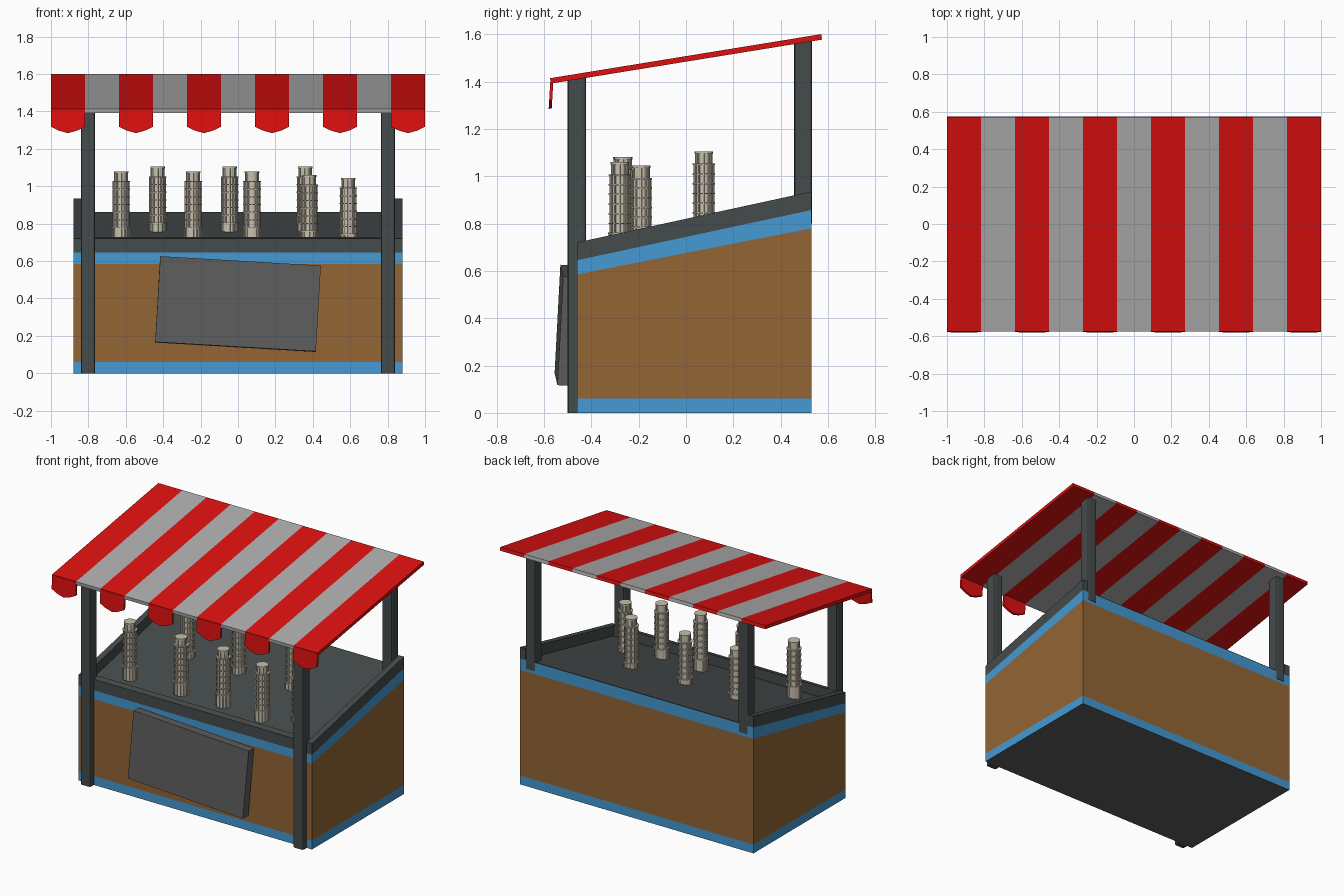
import bpy, bmesh, math
from mathutils import Matrix, Vector

if "Cube" in bpy.data.objects:
    bpy.data.objects.remove(bpy.data.objects["Cube"])


def material(name, rgb):
    m = bpy.data.materials.new(name)
    m.diffuse_color = (*rgb, 1)
    m.use_nodes = True
    m.node_tree.nodes["Principled BSDF"].inputs["Base Color"].default_value = m.diffuse_color
    return m


RED = material("red_cloth", (0.72, 0.005, 0.005))
PALE = material("pale_cloth", (0.42, 0.42, 0.42))
BROWN = material("brown_wood", (0.29, 0.13, 0.035))
BLUE = material("blue_trim", (0.06, 0.32, 0.65))
DARK = material("dark_wood", (0.06, 0.07, 0.07))
BOARD = material("board_grey", (0.11, 0.11, 0.11))
STONE = material("stone", (0.58, 0.53, 0.42))


def finish(bm, name, *mats):
    bmesh.ops.recalc_face_normals(bm, faces=bm.faces)
    mesh = bpy.data.meshes.new(name)
    bm.to_mesh(mesh)
    bm.free()
    for m in mats:
        mesh.materials.append(m)
    ob = bpy.data.objects.new(name, mesh)
    bpy.context.collection.objects.link(ob)
    return ob


def extrude(name, outline, vec, *mats):
    """Solid made by pushing a flat 3D outline along a vector."""
    bm = bmesh.new()
    face = bm.faces.new([bm.verts.new(p) for p in outline])
    geo = bmesh.ops.extrude_face_region(bm, geom=[face])["geom"]
    bmesh.ops.translate(bm, vec=vec, verts=[g for g in geo if isinstance(g, bmesh.types.BMVert)])
    return finish(bm, name, *mats)


def side_prism(name, profile, x0, x1, *mats):
    return extrude(name, [(x0, y, z) for y, z in profile], Vector((x1 - x0, 0, 0)), *mats)


def box(name, lo, hi, mat, bevel=0):
    c = [(a + b) / 2 for a, b in zip(lo, hi)]
    s = [b - a for a, b in zip(lo, hi)]
    bm = bmesh.new()
    bmesh.ops.create_cube(bm, size=1, matrix=Matrix.Diagonal((*s, 1)))
    if bevel:  # soften the upright edges only
        upright = [e for e in bm.edges if abs(e.verts[0].co.z - e.verts[1].co.z) > 1e-4]
        bmesh.ops.bevel(bm, geom=upright, offset=bevel, segments=2, profile=0.5, affect='EDGES')
    ob = finish(bm, name, mat)
    ob.location = c
    return ob


# Sloping counter body, stacked as flush bands
YF, YB, W = -0.46, 0.53, 0.88


def band(name, f0, b0, f1, b1, x0, x1, *mats):
    return side_prism(name, [(YF, f0), (YB, b0), (YB, b1), (YF, f1)], x0, x1, *mats)


base = band("base_trim", 0, 0, 0.06, 0.06, -W, W, BLUE, BOARD)
for p in base.data.polygons:
    if p.normal.z < -0.9:
        p.material_index = 1
band("counter_body", 0.06, 0.06, 0.585, 0.78, -W, W, BROWN)
band("upper_trim", 0.585, 0.78, 0.645, 0.857, -W, W, BLUE)
band("display_floor", 0.645, 0.857, 0.65, 0.862, -W + 0.04, W - 0.04, DARK)

# Raised rim on both sides and the front
for side, x0 in (("left", -W), ("right", W - 0.04)):
    band(side + "_rim", 0.645, 0.857, 0.72, 0.935, x0, x0 + 0.04, DARK)
side_prism("front_rim", [(YF, 0.645), (-0.42, 0.653), (-0.42, 0.729), (YF, 0.72)],
           -W + 0.04, W - 0.04, DARK)

# Posts
for side, x in (("left", -0.802), ("right", 0.802)):
    box("front_post_" + side, (x - 0.038, -0.5, 0), (x + 0.038, -0.422, 1.422), DARK, 0.012)
    box("rear_post_" + side, (x - 0.038, 0.456, 0.80), (x + 0.038, 0.533, 1.575), DARK, 0.012)

# Striped awning, with a hanging flap on every red stripe
N = 11
SW = 2 / N
SLAB = [(-0.572, 1.391), (0.575, 1.577), (0.571, 1.6), (-0.574, 1.414)]
FLAP = [(-1, 1.405), (-1, 1.318), (-0.5, 1.296), (0, 1.284), (0.5, 1.296), (1, 1.318), (1, 1.405)]
for i in range(N):
    x0 = -1 + i * SW
    red = i % 2 == 0
    side_prism(f"awning_stripe_{i + 1}", SLAB, x0, x0 + SW, RED if red else PALE)
    if red:
        pts = [(x0 + SW / 2 * (1 + u), -0.573 - (1.405 - z) * 0.06, z) for u, z in FLAP]
        extrude(f"awning_flap_{i + 1}", pts, Vector((0, 0.013, 0.003)), RED)

# Crooked sign board leaning on the front
board = box("sign_board", (-0.43, -0.537, 0.14), (0.43, -0.477, 0.6), BOARD)
board.rotation_euler = (math.radians(-3), math.radians(3.35), math.radians(0.8))


# Miniature round towers: drums, sills and galleries of columns
def drum(bm, r, z0, z1, seg=16, x=0, y=0):
    bmesh.ops.create_cone(bm, cap_ends=True, segments=seg, radius1=r, radius2=r, depth=z1 - z0,
                          matrix=Matrix.Translation((x, y, (z0 + z1) / 2)))


def columns(bm, count, ring, r, z0, z1):
    for k in range(count):
        a = 2 * math.pi * k / count
        drum(bm, r, z0, z1, 5, ring * math.cos(a), ring * math.sin(a))


bm = bmesh.new()
drum(bm, 0.044, 0, 0.085)
columns(bm, 12, 0.044, 0.004, 0, 0.085)
drum(bm, 0.05, 0.085, 0.092)
for t in range(6):
    z = 0.092 + t * 0.041
    drum(bm, 0.038, z, z + 0.035)
    columns(bm, 12, 0.041, 0.004, z, z + 0.035)
    drum(bm, 0.047, z + 0.035, z + 0.041)
drum(bm, 0.033, 0.338, 0.38)
columns(bm, 8, 0.033, 0.004, 0.338, 0.38)
drum(bm, 0.039, 0.38, 0.39)
tower = finish(bm, "souvenir_tower_1", STONE)

SPOTS = [(-0.625, -0.27, 1.08), (-0.24, -0.27, 1.08), (0.075, -0.265, 1.08), (0.38, -0.28, 1.06),
         (0.59, -0.19, 1.045), (-0.43, 0.075, 1.105), (-0.045, 0.075, 1.105), (0.36, 0.075, 1.105)]
for i, (x, y, top) in enumerate(SPOTS):
    ob = tower
    if i:
        ob = bpy.data.objects.new(f"souvenir_tower_{i + 1}", tower.data)
        bpy.context.collection.objects.link(ob)
    ob.location = (x, y, top - 0.39)
